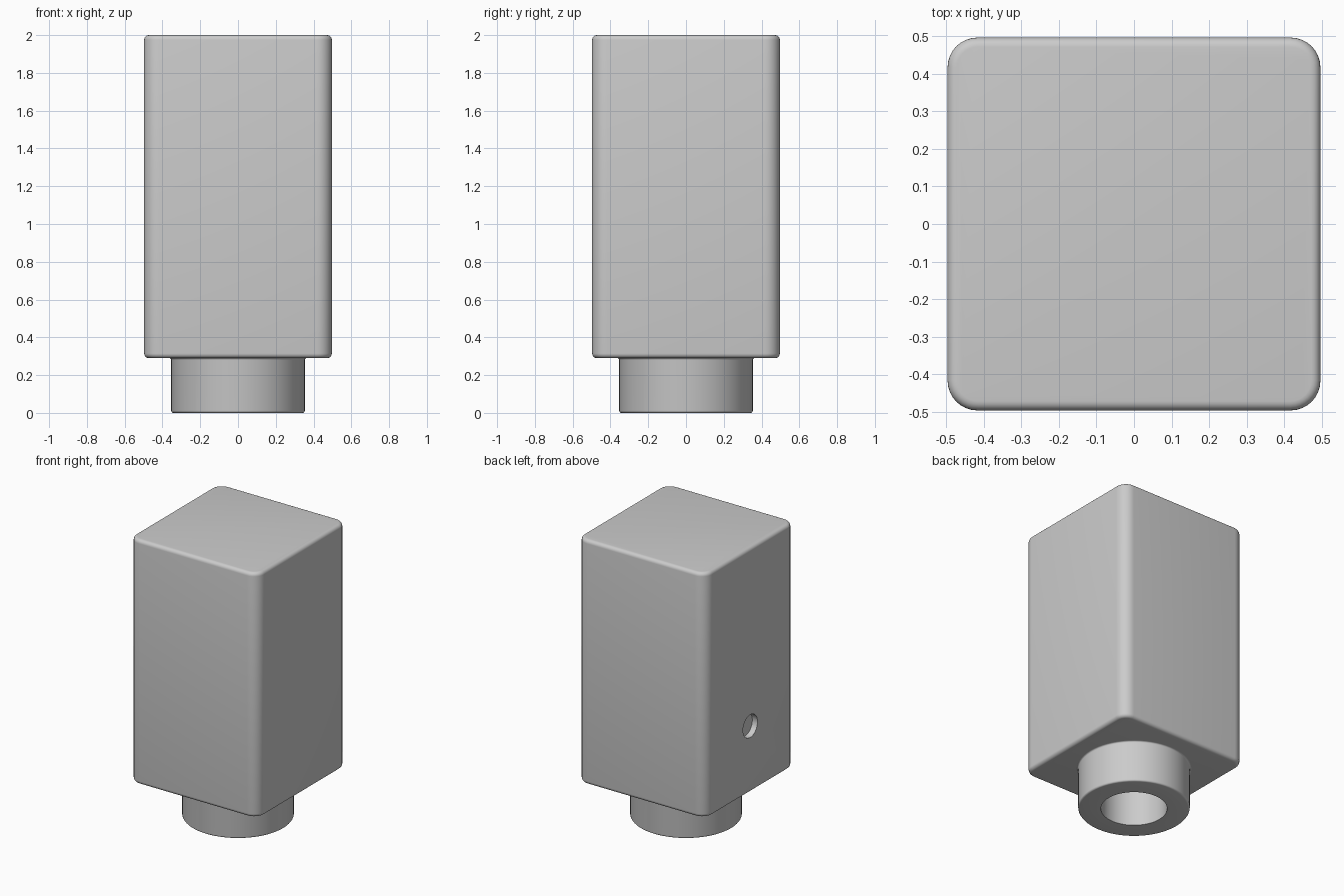
import bpy, bmesh, math
from mathutils import Matrix

if "Cube" in bpy.data.objects:
    bpy.data.objects.remove(bpy.data.objects["Cube"], do_unlink=True)

# Single grey finish
grey = bpy.data.materials.new("matte_grey")
grey.use_nodes = True
colour = (0.6, 0.6, 0.6, 1)
grey.diffuse_color = colour
grey.node_tree.nodes["Principled BSDF"].inputs["Base Color"].default_value = colour


def make_object(name, bm):
    mesh = bpy.data.meshes.new(name)
    bmesh.ops.recalc_face_normals(bm, faces=bm.faces)
    bm.to_mesh(mesh)
    bm.free()
    mesh.materials.append(grey)
    obj = bpy.data.objects.new(name, mesh)
    bpy.context.collection.objects.link(obj)
    return obj


def smooth(obj, degrees):
    bpy.ops.object.select_all(action="DESELECT")
    obj.select_set(True)
    bpy.context.view_layer.objects.active = obj
    bpy.ops.object.shade_smooth_by_angle(angle=math.radians(degrees))


def arc(cx, cz, radius, start, end, steps=4):
    angles = [math.radians(start + (end - start) * i / steps) for i in range(steps + 1)]
    return [(cx + radius * math.cos(a), cz + radius * math.sin(a)) for a in angles]


# Housing: tall block, wide vertical corners and narrow rims
half, bottom, top = 0.497, 0.29, 2.0
bm = bmesh.new()
bmesh.ops.create_cube(bm, size=1, matrix=Matrix.Translation((0, 0, (bottom + top) / 2))
                      @ Matrix.Diagonal((2 * half, 2 * half, top - bottom, 1)))
upright = [e for e in bm.edges if abs(e.verts[0].co.z - e.verts[1].co.z) > 1]
bmesh.ops.bevel(bm, geom=upright, offset=0.08, segments=8, profile=0.5, affect="EDGES")
rims = [e for e in bm.edges if abs(e.verts[0].co.z - e.verts[1].co.z) < 0.01]
bmesh.ops.bevel(bm, geom=rims, offset=0.025, segments=5, profile=0.5, affect="EDGES")
housing = make_object("housing", bm)

# Shallow round port in the model's right side
bm = bmesh.new()
bmesh.ops.create_cone(bm, cap_ends=True, segments=48, radius1=0.08, radius2=0.08, depth=0.08,
                      matrix=Matrix.Translation((-half, 0, 0.755)) @ Matrix.Rotation(math.pi / 2, 4, "Y"))
cutter = make_object("port_cutter", bm)
cutter.hide_render = True
cutter.hide_viewport = True
cut = housing.modifiers.new("port", "BOOLEAN")
cut.object = cutter
cut.solver = "EXACT"
bpy.context.view_layer.objects.active = housing
bpy.ops.object.modifier_apply(modifier=cut.name)
bpy.data.objects.remove(cutter, do_unlink=True)
smooth(housing, 30)

# Neck: lathed tube with a rounded foot and a small fillet under the housing
outer, bore = 0.354, 0.21
profile = [(bore, bottom), (bore, 0)]
profile += arc(outer - 0.012, 0.012, 0.012, -90, 0)
profile += arc(outer + 0.01, bottom - 0.01, 0.01, 180, 90)
bm = bmesh.new()
verts = [bm.verts.new((r, 0, z)) for r, z in profile]
edges = [bm.edges.new(pair) for pair in zip(verts, verts[1:])]
bmesh.ops.spin(bm, geom=verts + edges, cent=(0, 0, 0), axis=(0, 0, 1),
               angle=math.tau, steps=64, use_merge=True)
bmesh.ops.remove_doubles(bm, verts=bm.verts, dist=0.0001)
neck = make_object("neck", bm)
smooth(neck, 35)
